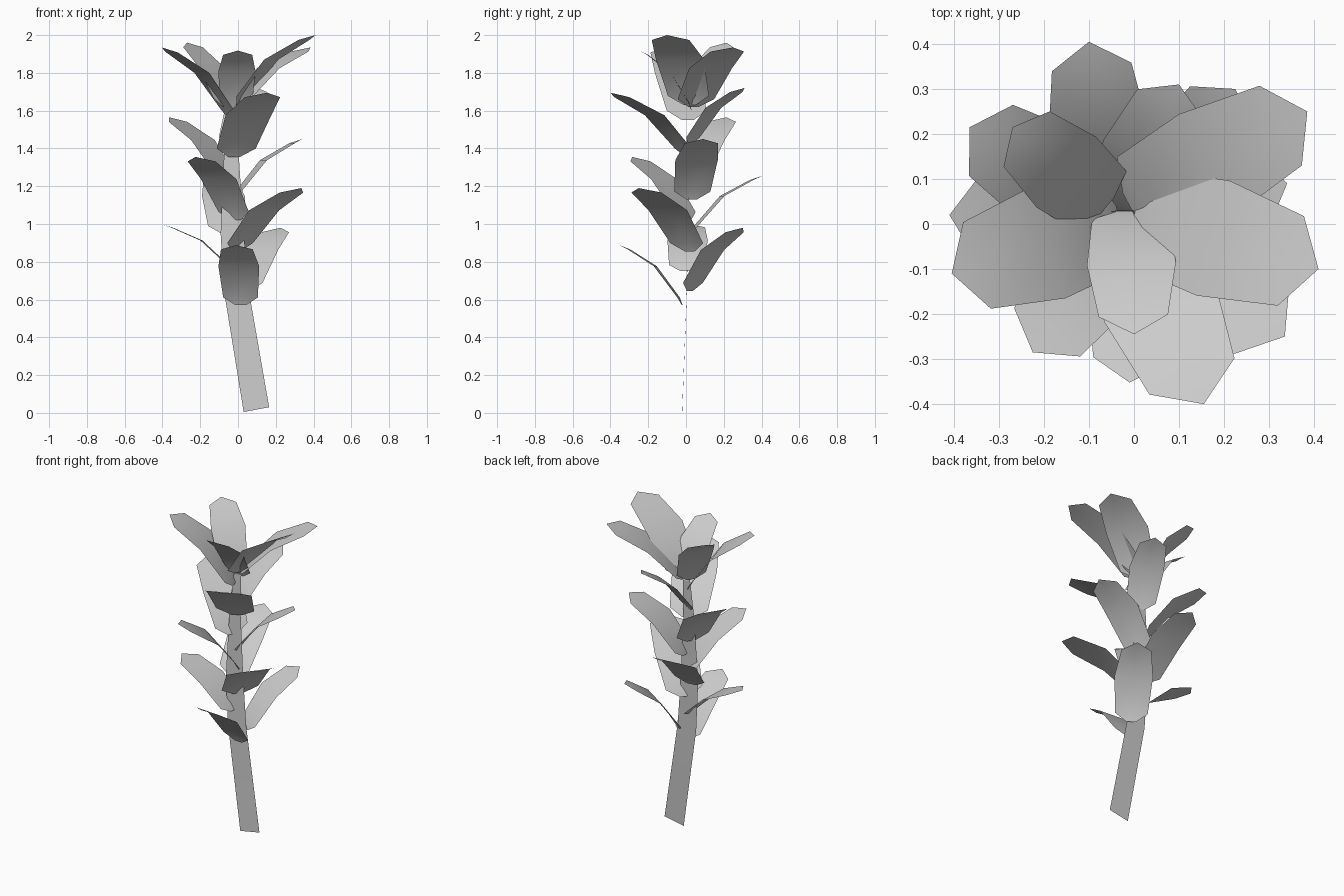
import bpy
from mathutils import Vector


def mesh_object(name, verts, faces):
    me = bpy.data.meshes.new(name)
    me.from_pydata(verts, [], faces)
    me.update()
    ob = bpy.data.objects.new(name, me)
    bpy.context.collection.objects.link(ob)
    for p in me.polygons:
        p.use_smooth = True
    return ob


# Flat ribbon stem: (left x, left z, right x, right z, y)
stem = [(0.03, 0.005, 0.165, 0.03, -0.02), (-0.075, 0.65, 0.055, 0.66, 0.005),
        (-0.092, 0.95, 0.03, 0.96, 0.01), (-0.075, 1.35, 0.005, 1.35, 0.02),
        (-0.04, 1.68, 0.0, 1.68, 0.03)]
sv = []
for lx, lz, rx, rz, y in stem:
    sv += [(lx, y, lz), (rx, y, rz)]
mesh_object("stem", sv, [(i, i + 1, i + 3, i + 2) for i in range(0, len(sv) - 2, 2)])

# Leaf profile rows: (reach fraction, rise fraction, width fraction)
ROWS = [(0, 0, 0.25), (0.06, 0.13, 0.85), (0.43, 0.65, 1.0), (0.85, 0.93, 0.78)]


def leaf(name, base, tip):
    base, tip = Vector(base), Vector(tip)
    out = tip - base
    half = 0.235 * out.length
    rise = out.z
    out.z = 0
    side = Vector((-out.y, out.x, 0)).normalized() * half
    verts = []
    for r, h, w in ROWS:
        c = base + out * r + Vector((0, 0, rise * h))
        verts += [c - side * w, c, c + side * w]
    verts.append(tip)
    faces = []
    for i in range(len(ROWS) - 1):
        a = 3 * i
        faces += [(a, a + 1, a + 4, a + 3), (a + 1, a + 2, a + 5, a + 4)]
    n = len(verts) - 1
    faces += [(n - 3, n - 2, n), (n - 2, n - 1, n)]
    mesh_object(name, verts, faces)


# Leaves spiralling up the stem: (base, tip)
leaves = [
    ((0.015, -0.02, 0.57), (-0.01, -0.352, 0.888)),
    ((0.04, 0.02, 0.645), (0.225, 0.30, 0.98)),
    ((-0.03, 0.0, 0.75), (-0.41, 0.02, 1.0)),
    ((-0.01, 0.02, 0.855), (0.335, -0.25, 1.19)),
    ((-0.06, 0.03, 0.95), (-0.10, 0.405, 1.255)),
    ((-0.01, 0.01, 1.02), (-0.225, -0.285, 1.355)),
    ((-0.02, 0.03, 1.13), (0.34, 0.09, 1.45)),
    ((-0.05, 0.02, 1.22), (-0.365, 0.215, 1.565)),
    ((-0.02, 0.01, 1.355), (0.155, -0.40, 1.695)),
    ((-0.03, 0.02, 1.42), (0.10, 0.31, 1.72)),
    ((-0.03, 0.01, 1.55), (-0.405, -0.11, 1.935)),
    ((-0.06, 0.04, 1.62), (-0.27, 0.215, 1.96)),
    ((0.0, 0.02, 1.63), (0.41, -0.10, 2.0)),
    ((-0.01, 0.04, 1.62), (0.385, 0.25, 1.935)),
    ((-0.01, 0.03, 1.60), (0.0, -0.245, 1.918)),
]
for i, (b, t) in enumerate(leaves):
    leaf(f"leaf_{i + 1:02d}", b, t)
